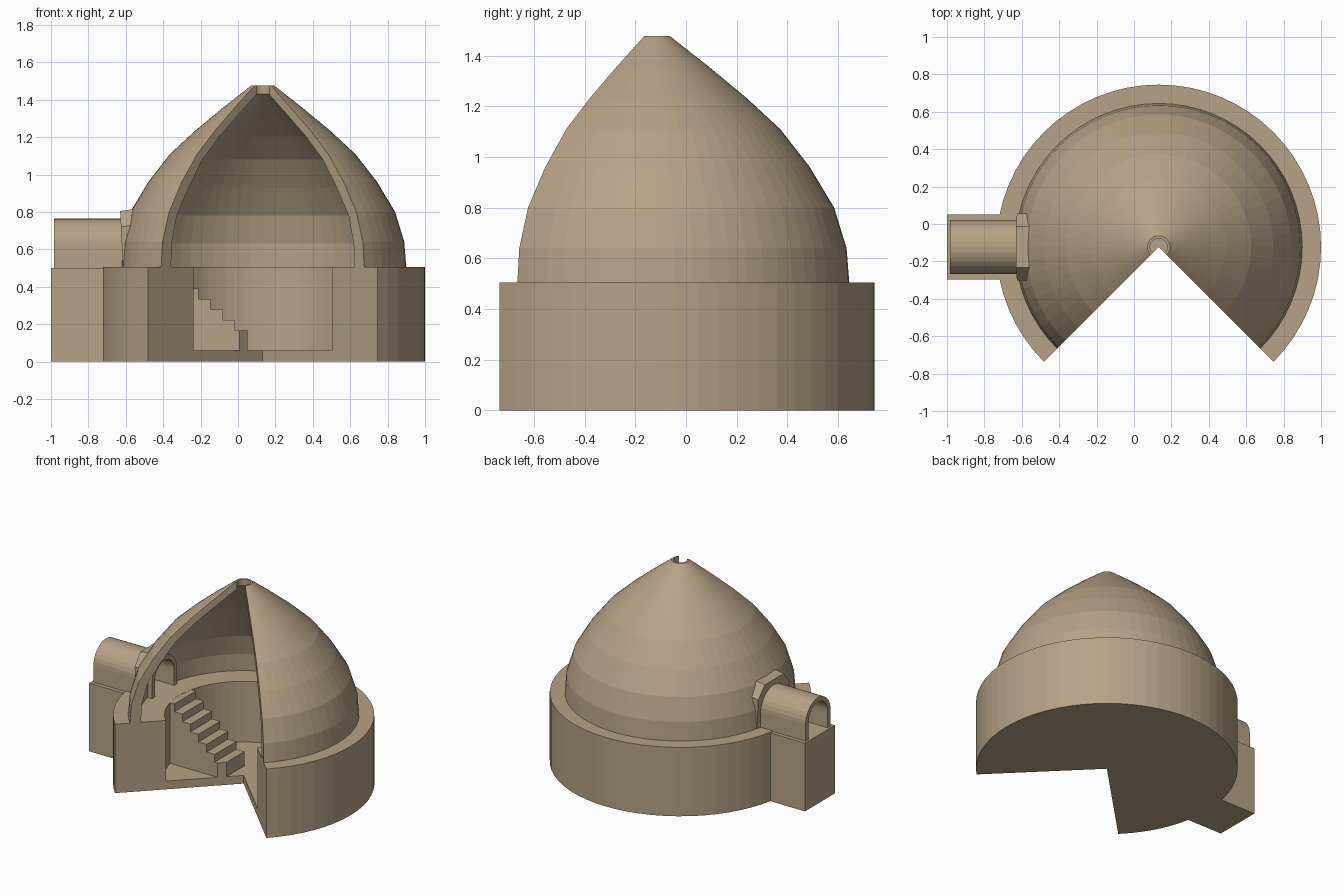
import bpy, bmesh, math

if "Cube" in bpy.data.objects:
    bpy.data.objects.remove(bpy.data.objects["Cube"], do_unlink=True)

CX, CY = 0.132, -0.123      # axis of the round building
LEDGE = 0.505               # top of the round base

clay = bpy.data.materials.new("sandy clay")
clay.use_nodes = True
clay.diffuse_color = (0.47, 0.36, 0.24, 1)
clay.node_tree.nodes["Principled BSDF"].inputs["Base Color"].default_value = (0.47, 0.36, 0.24, 1)
clay.node_tree.nodes["Principled BSDF"].inputs["Roughness"].default_value = 0.9


def finish(name, bm):
    bmesh.ops.remove_doubles(bm, verts=bm.verts, dist=1e-5)
    bmesh.ops.recalc_face_normals(bm, faces=bm.faces)
    mesh = bpy.data.meshes.new(name)
    bm.to_mesh(mesh)
    bm.free()
    mesh.materials.append(clay)
    obj = bpy.data.objects.new(name, mesh)
    bpy.context.collection.objects.link(obj)
    return obj


def lathe_open(name, profile, steps=48):
    """Turn a closed (radius, z) outline through 270 degrees, open to the front."""
    bm = bmesh.new()
    rings = []
    for i in range(steps + 1):
        a = math.radians(-45 + 270 * i / steps)
        rings.append([bm.verts.new((CX + r * math.cos(a), CY + r * math.sin(a), z))
                      for r, z in profile])
    n = len(profile)
    for a, b in zip(rings, rings[1:]):
        for j in range(n):
            k = (j + 1) % n
            if profile[j][0] == 0 and profile[k][0] == 0:
                continue
            quad = [a[j], a[k], b[k], b[j]]
            if profile[j][0] == 0:
                quad.pop()
            elif profile[k][0] == 0:
                quad.pop(2)
            bm.faces.new(quad)
    bm.faces.new(rings[0])
    bm.faces.new(rings[-1])
    return finish(name, bm)


def prism(name, outline, depth):
    """Extrude a closed outline of 3D points along a vector."""
    bm = bmesh.new()
    face = bm.faces.new([bm.verts.new(p) for p in outline])
    out = bmesh.ops.extrude_face_region(bm, geom=[face])
    moved = [v for v in out["geom"] if isinstance(v, bmesh.types.BMVert)]
    bmesh.ops.translate(bm, verts=moved, vec=depth)
    return finish(name, bm)


def arch(half, spring, foot, steps=16):
    """Points (y, z) of a round arch from one foot to the other."""
    pts = [(CY + half, foot)]
    for i in range(steps + 1):
        a = math.pi * i / steps
        pts.append((CY + half * math.cos(a), spring + half * math.sin(a)))
    return pts + [(CY - half, foot)]


# Round base with sunken floor
lathe_open("round_base", [(0, 0), (0.868, 0), (0.868, LEDGE), (0.525, LEDGE),
                          (0.525, 0.06), (0, 0.06)])

# Pointed dome shell with a small opening at the top
outer = [(0.768, LEDGE - 0.003), (0.757, 0.64), (0.708, 0.80), (0.612, 0.96),
         (0.495, 1.11), (0.36, 1.235), (0.215, 1.355), (0.06, 1.477)]
inner = [(0.046, 1.477), (0.046, 1.43), (0.19, 1.315), (0.325, 1.205), (0.455, 1.08),
         (0.56, 0.93), (0.65, 0.78), (0.688, 0.63), (0.693, LEDGE - 0.003)]
dome = lathe_open("dome_shell", outer + inner)

# Entrance: footing block, arched tunnel, collar where it meets the dome
prism("tunnel_footing", [(-1, CY - 0.173, 0), (-1, CY + 0.173, 0),
                         (-1, CY + 0.173, 0.5), (-1, CY - 0.173, 0.5)], (0.42, 0, 0))
ring = arch(0.145, 0.62, 0.498) + arch(0.112, 0.62, 0.498)[::-1]
prism("arched_tunnel", [(-0.985, y, z) for y, z in ring], (0.475, 0, 0))

half_collar = [(0.18, 0.5), (0.18, 0.72), (0.11, 0.805)]
collar_pts = half_collar + [(-y, z) for y, z in reversed(half_collar)]
collar = prism("tunnel_collar", [(-0.615 - 0.05 * (z - 0.5), CY + y, z)
                                 for y, z in collar_pts], (0.07, 0, 0.01))

# Open the passage through the dome and the collar
cutter = prism("passage_cutter", [(-1.1, y, z) for y, z in arch(0.113, 0.62, 0.45)],
               (0.75, 0, 0))
cutter.hide_render = True
for obj in (dome, collar):
    mod = obj.modifiers.new("passage", 'BOOLEAN')
    mod.operation = 'DIFFERENCE'
    mod.solver = 'EXACT'
    mod.object = cutter
    bpy.context.view_layer.objects.active = obj
    bpy.ops.object.modifier_apply(modifier=mod.name)
bpy.data.objects.remove(cutter, do_unlink=True)

# Steps down from the ledge to the floor
run, rise, count = 0.0655, 0.0565, 7
x, z = 0.05, 0.165
steps = [(x, 0.055)]
for i in range(count):
    steps += [(x, z), (x - run, z)]
    x, z = x - run, z + rise
steps.append((x, 0.055))
stairs = prism("stairs", [(px, CY - 0.125, pz) for px, pz in steps], (0, 0.25, 0))

# Trim the stairs along the open front
bm = bmesh.new()
bm.from_mesh(stairs.data)
cut = bmesh.ops.bisect_plane(bm, geom=bm.verts[:] + bm.edges[:] + bm.faces[:],
                             plane_co=(CX, CY, 0), plane_no=(1, -1, 0), clear_outer=True)
edges = [e for e in cut["geom_cut"] if isinstance(e, bmesh.types.BMEdge)]
bmesh.ops.holes_fill(bm, edges=edges)
bm.to_mesh(stairs.data)
bm.free()
